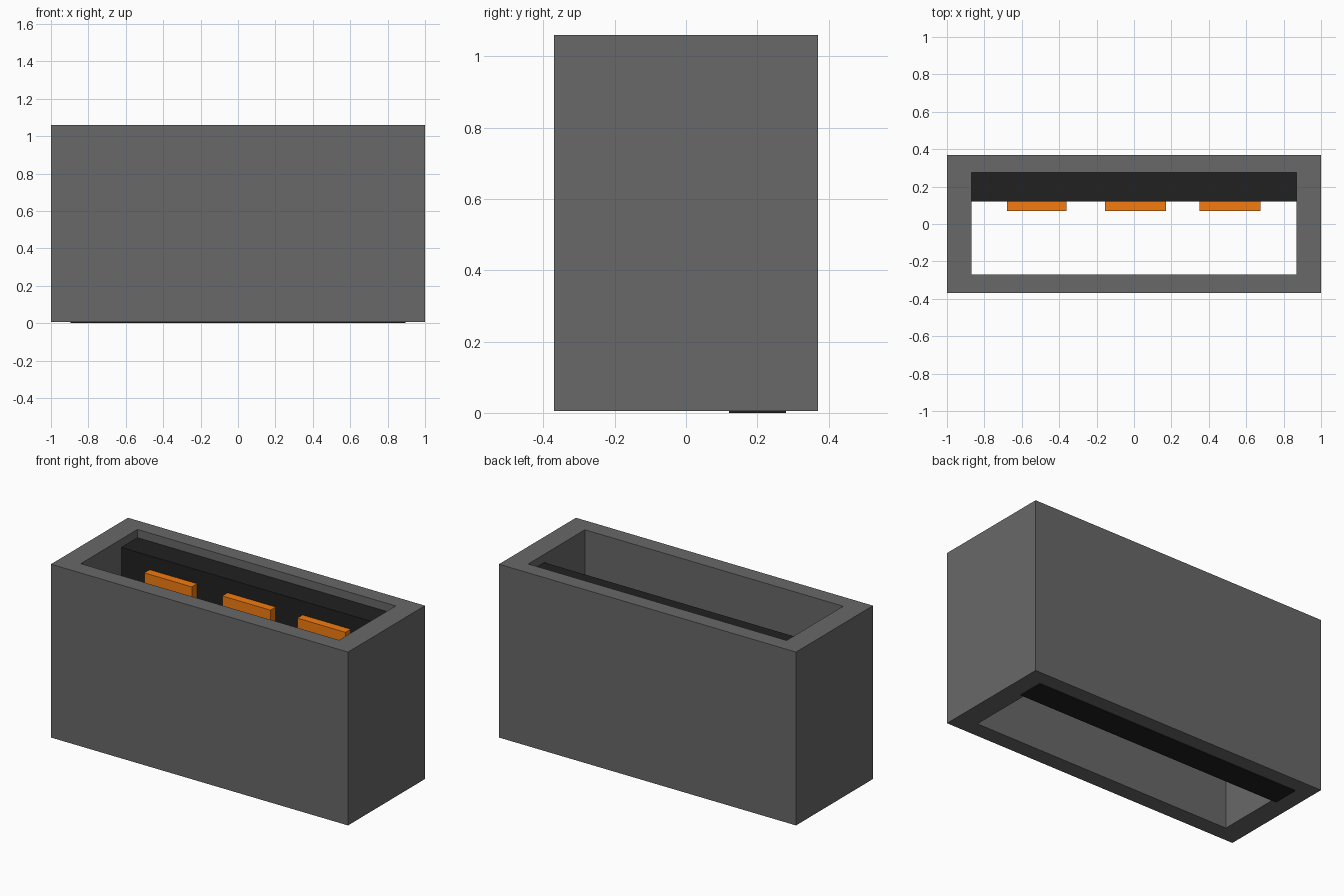
import bpy

if "Cube" in bpy.data.objects:
    bpy.data.objects.remove(bpy.data.objects["Cube"])


def material(name, rgb):
    m = bpy.data.materials.new(name)
    m.diffuse_color = (*rgb, 1)
    m.use_nodes = True
    m.node_tree.nodes["Principled BSDF"].inputs["Base Color"].default_value = m.diffuse_color
    return m


def box(name, lo, hi, mat=None):
    bpy.ops.mesh.primitive_cube_add(size=1, location=[(a + b) / 2 for a, b in zip(lo, hi)])
    ob = bpy.context.object
    ob.name = name
    ob.scale = [b - a for a, b in zip(lo, hi)]
    bpy.ops.object.transform_apply(location=False, rotation=False, scale=True)
    if mat:
        ob.data.materials.append(mat)
    return ob


grey = material("casing_grey", (0.14, 0.14, 0.14))
black = material("panel_black", (0.015, 0.015, 0.015))
orange = material("block_orange", (0.9, 0.2, 0.005))

# Casing: rectangular sleeve, open at the top and bottom
casing = box("casing", (-1, -0.37, 0.005), (1, 0.37, 1.06), grey)
opening = box("opening_cutter", (-0.87, -0.27, -0.5), (0.87, 0.275, 1.5))
opening.hide_render = True
opening.hide_set(True)
cut = casing.modifiers.new("opening", "BOOLEAN")
cut.object = opening
cut.operation = "DIFFERENCE"
cut.solver = "EXACT"

# Upright panel against the back wall, its ends let into the side walls
box("back_panel", (-0.895, 0.12, 0), (0.895, 0.28, 1.01), black)

# Three raised blocks on the front of the panel
for side, x0, x1 in (("left", -0.68, -0.36), ("middle", -0.155, 0.17), ("right", 0.35, 0.675)):
    box(side + "_block", (x0, 0.07, 0.1), (x1, 0.125, 0.925), orange)
